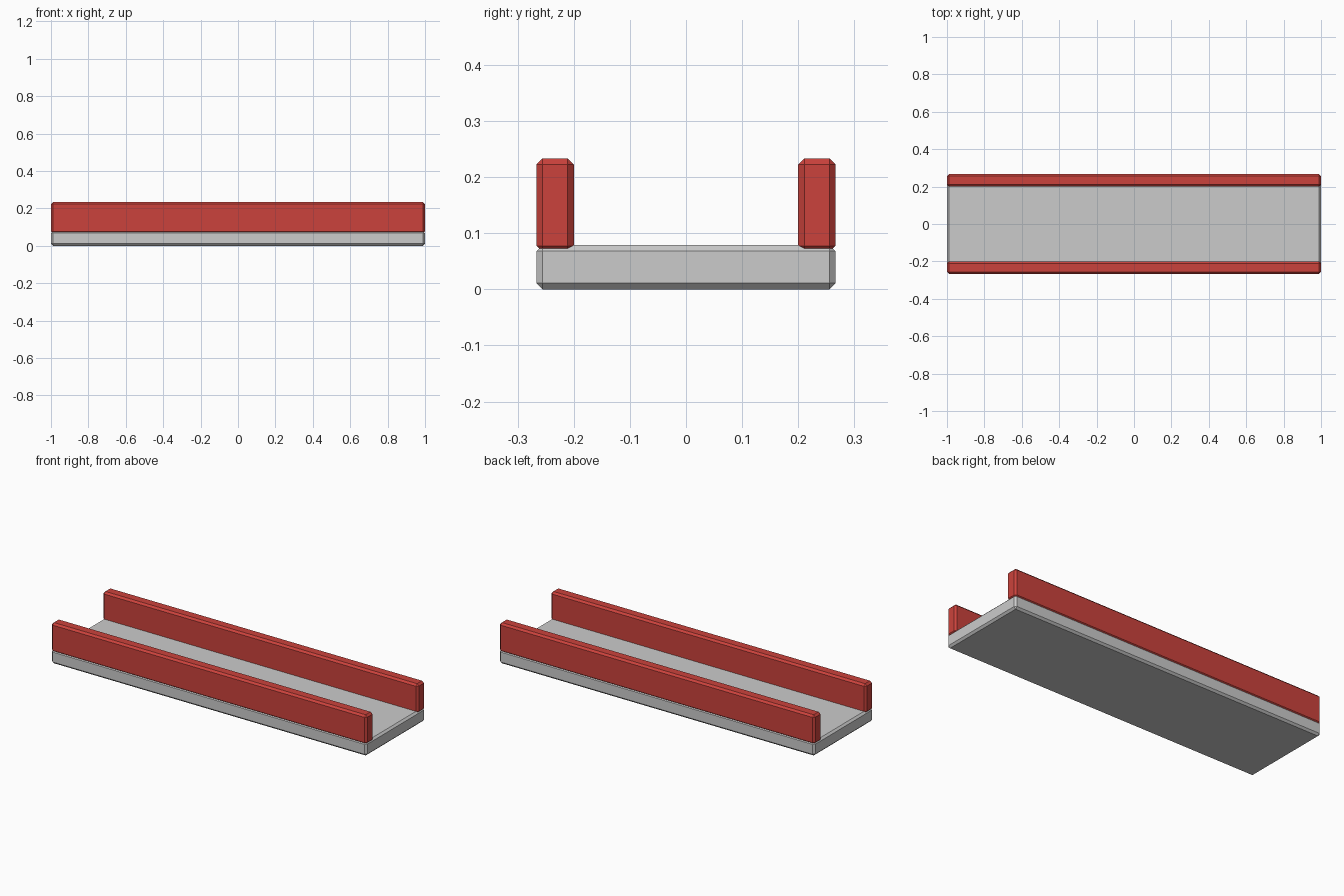
import bpy
import bmesh
from mathutils import Matrix

if "Cube" in bpy.data.objects:
    bpy.data.objects.remove(bpy.data.objects["Cube"])

CHAMFER = 0.011


def chamfered_box(name, size, center, material=None):
    """Box with a single flat chamfer along every edge."""
    bm = bmesh.new()
    bmesh.ops.create_cube(bm, size=1.0, matrix=Matrix.Diagonal((*size, 1.0)))
    bmesh.ops.bevel(bm, geom=bm.edges[:], offset=CHAMFER, segments=1,
                    profile=0.5, affect='EDGES')
    mesh = bpy.data.meshes.new(name)
    bm.to_mesh(mesh)
    bm.free()
    obj = bpy.data.objects.new(name, mesh)
    obj.location = center
    bpy.context.collection.objects.link(obj)
    if material:
        mesh.materials.append(material)
    return obj


red = bpy.data.materials.new("red")
red.diffuse_color = (0.6, 0.055, 0.045, 1.0)
red.use_nodes = True
red.node_tree.nodes["Principled BSDF"].inputs["Base Color"].default_value = red.diffuse_color

# Grey floor slab
chamfered_box("track_floor", (2.0, 0.533, 0.079), (0, 0, 0.0395))

# Red side rails, sunk slightly into the slab
for name, side in (("front_rail", -1), ("back_rail", 1)):
    chamfered_box(name, (2.0, 0.0667, 0.1667), (0, side * 0.2333, 0.15), red)
